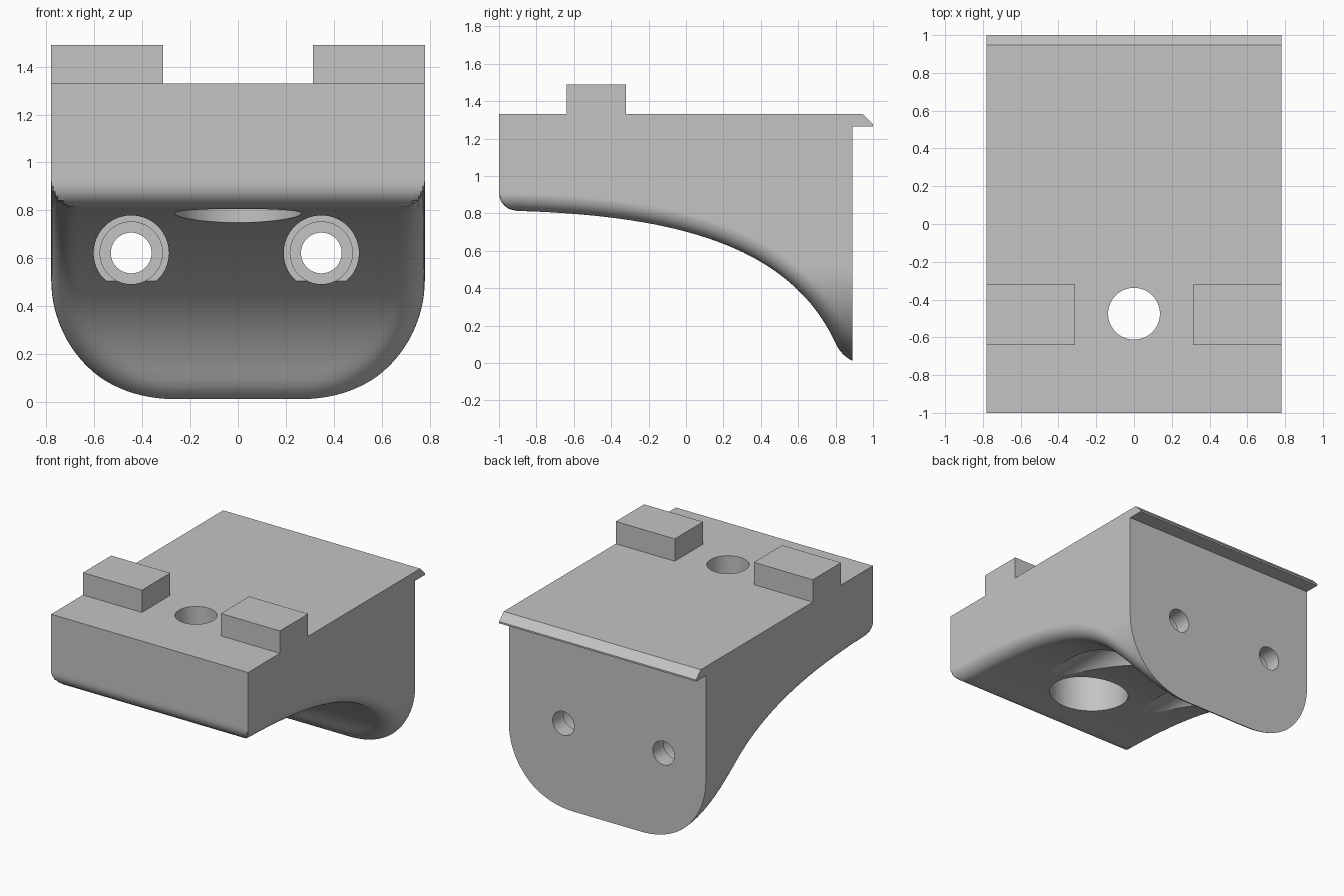
import bpy, bmesh, math
from mathutils import Vector, geometry

if "Cube" in bpy.data.objects:
    bpy.data.objects.remove(bpy.data.objects["Cube"])

HALF, FRONT, BACK, TOP = 0.78, -1.0, 0.89, 1.33   # main block limits
CORNER, FILLET = 0.51, 0.095                      # back plate corner, edge rounding

grey = bpy.data.materials.new("light_grey")
grey.use_nodes = True
grey.diffuse_color = (0.55, 0.55, 0.55, 1)
grey.node_tree.nodes["Principled BSDF"].inputs["Base Color"].default_value = grey.diffuse_color


def add_object(name, bm):
    bmesh.ops.recalc_face_normals(bm, faces=bm.faces)
    mesh = bpy.data.meshes.new(name)
    bm.to_mesh(mesh)
    bm.free()
    mesh.materials.append(grey)
    obj = bpy.data.objects.new(name, mesh)
    bpy.context.collection.objects.link(obj)
    return obj


def cylinder(name, radius, start, end):
    """Cylinder between two points, used as a drill."""
    start, end = Vector(start), Vector(end)
    axis = end - start
    bm = bmesh.new()
    bmesh.ops.create_cone(bm, cap_ends=True, segments=64, radius1=radius,
                          radius2=radius, depth=axis.length)
    turn = axis.to_track_quat("Z", "Y").to_matrix().to_4x4()
    bmesh.ops.transform(bm, matrix=turn, verts=bm.verts)
    bmesh.ops.translate(bm, vec=(start + end) / 2, verts=bm.verts)
    obj = add_object(name, bm)
    obj.hide_render = True
    obj.hide_viewport = True
    return obj


def prism(name, profile, x0, x1):
    """Extrude a (y, z) profile from x0 to x1."""
    bm = bmesh.new()
    face = bm.faces.new([bm.verts.new((x0, y, z)) for y, z in profile])
    moved = bmesh.ops.extrude_face_region(bm, geom=[face])["geom"]
    bmesh.ops.translate(bm, vec=(x1 - x0, 0, 0),
                        verts=[v for v in moved if isinstance(v, bmesh.types.BMVert)])
    return add_object(name, bm)


# Curved underside as a (y, z) line, continued straight at both ends
knots = [Vector(p) for p in ((-1, 0.815, 0), (0.1, 0.80, 0), (0.66, 0.56, 0), (0.85, -0.02, 0))]
arch = [Vector((-1.5, 0.82, 0))] + geometry.interpolate_bezier(*knots, 28)
arch.append(arch[-1] + (knots[3] - knots[2]) * 1.5)
arch = [(p.x, p.y) for p in arch]


def arch_distance(y, z):
    best, above = 9.0, True
    for (y0, z0), (y1, z1) in zip(arch, arch[1:]):
        dy, dz = y1 - y0, z1 - z0
        t = ((y - y0) * dy + (z - z0) * dz) / (dy * dy + dz * dz)
        t = min(max(t, 0), 1)
        best = min(best, math.hypot(y - y0 - t * dy, z - z0 - t * dz))
        if y0 <= y < y1:
            above = z > z0 + dz * (y - y0) / dy
    return -best if above else best


def outside(x, y, z):
    """Signed distance to the block, with a rounded edge around the underside."""
    qx, qz = x - (HALF - CORNER), CORNER - z
    plate = min(max(qx, qz), 0) + math.hypot(max(qx, 0), max(qz, 0)) - CORNER
    shell = max(plate, FRONT - y)
    under = arch_distance(y, z)
    return min(max(shell, under), -FILLET) + math.hypot(max(shell + FILLET, 0),
                                                        max(under + FILLET, 0))


def surface_point(x, angle):
    """Search outward from the top back edge until the surface is reached."""
    near, far = 0.0, 2.5
    for _ in range(20):
        mid = (near + far) / 2
        inside = outside(x, BACK - mid * math.sin(angle), TOP - mid * math.cos(angle)) <= 1e-6
        near, far = (mid, far) if inside else (near, mid)
    return BACK - near * math.sin(angle), TOP - near * math.cos(angle)


# Main block: fan of slices, dense at the rounded edges
angles = [20 * (i / 18) ** 1.5 for i in range(18)]
angles += [20 + 52 * i / 28 for i in range(28)]
angles += [72 + 6.5 * i / 10 for i in range(11)] + [90]
flat = HALF - CORNER
half_x = [0, flat / 2] + [flat + CORNER * math.sin(math.pi / 2 * i / 24) for i in range(24)] + [HALF]
slices = [[surface_point(x, math.radians(a)) for a in angles] for x in half_x]
columns = [(-x, s) for x, s in zip(half_x[:0:-1], slices[:0:-1])] + list(zip(half_x, slices))

bm = bmesh.new()
grid = [[bm.verts.new((x, y, z)) for y, z in s] for x, s in columns]
right_top = bm.verts.new((-HALF, BACK, TOP))
left_top = bm.verts.new((HALF, BACK, TOP))
for a, b in zip(grid, grid[1:]):
    for j in range(len(angles) - 1):
        bm.faces.new((a[j], a[j + 1], b[j + 1], b[j]))
bm.faces.new([right_top] + grid[0])
bm.faces.new([left_top] + grid[-1])
for j in (0, -1):
    bm.faces.new([right_top] + [col[j] for col in grid] + [left_top])
block = add_object("main_block", bm)

# Drilled holes: vertical hole with wide recess, two stepped holes through the back
drills = [cylinder("top_hole_cutter", 0.137, (0, -0.475, 0.4), (0, -0.475, 1.6)),
          cylinder("recess_cutter", 0.265, (0, -0.475, 0.4), (0, -0.475, 1.13))]
for side, x in (("right", -0.446), ("left", 0.348)):
    for step, radius, depth in (("outer", 0.157, 0.455), ("middle", 0.13, 0.77), ("inner", 0.085, 1.1)):
        drills.append(cylinder(f"{side}_{step}_cutter", radius, (x, -0.9, 0.622), (x, depth, 0.622)))

bpy.ops.object.select_all(action="DESELECT")
bpy.context.view_layer.objects.active = block
block.select_set(True)
for drill in drills:
    cut = block.modifiers.new(drill.name, "BOOLEAN")
    cut.operation = "DIFFERENCE"
    cut.solver = "EXACT"
    cut.object = drill
    bpy.ops.object.modifier_apply(modifier=cut.name)
for drill in drills:
    bpy.data.objects.remove(drill)
bpy.ops.object.shade_smooth_by_angle(angle=math.radians(30))
weighted = block.modifiers.new("even_shading", "WEIGHTED_NORMAL")
weighted.keep_sharp = True

# Raised pads on top and the chamfered lip at the back
pad = [(-0.64, TOP), (-0.32, TOP), (-0.32, 1.49), (-0.64, 1.49)]
prism("right_pad", pad, -HALF, -0.313)
prism("left_pad", pad, 0.313, HALF)
lip = [(BACK, 1.265), (1, 1.265), (1, 1.277), (0.947, TOP), (BACK, TOP)]
prism("back_lip", lip, -HALF, HALF)
